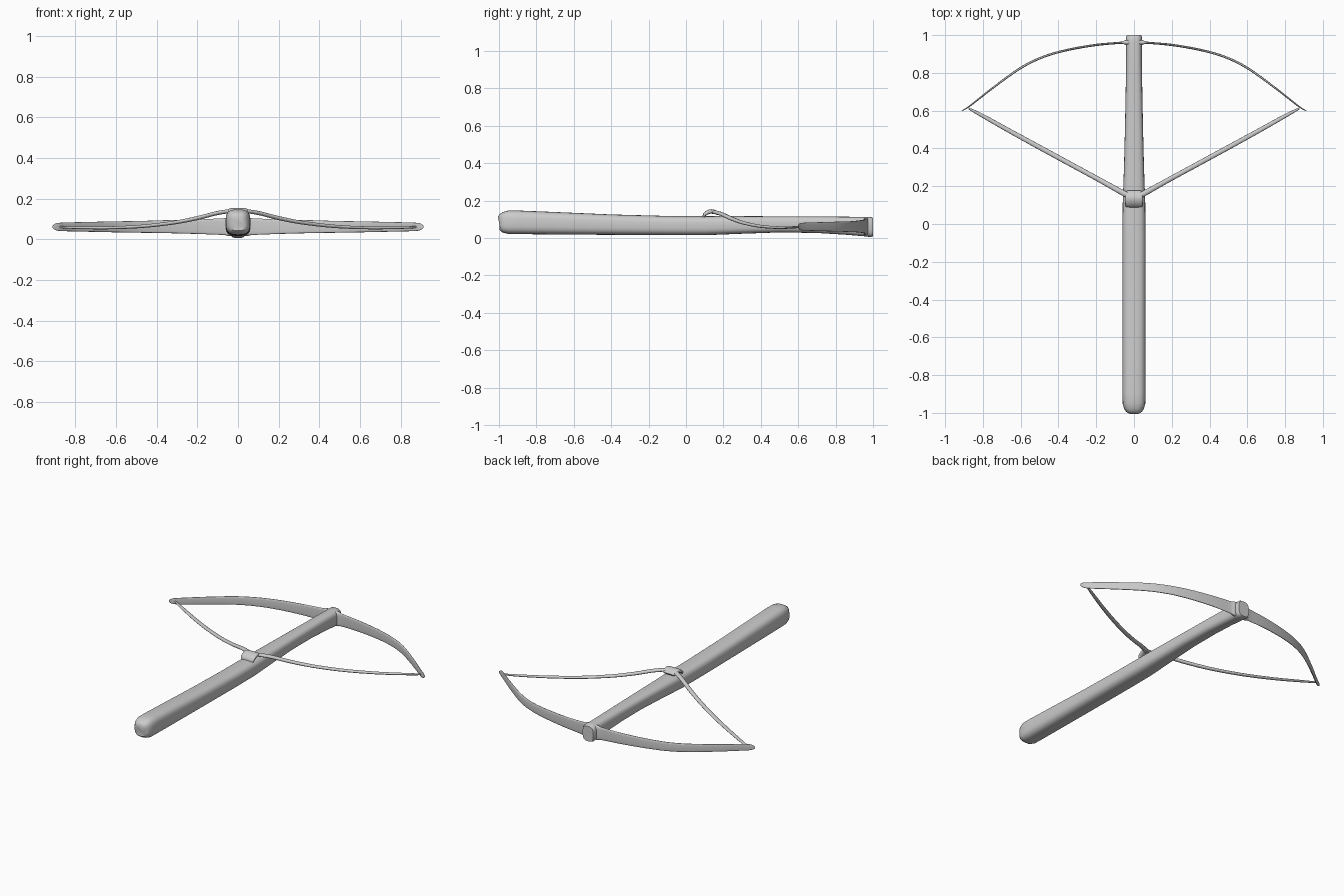
import bpy, bmesh, math
from mathutils import Vector


def spline(rows, steps):
    # Catmull-Rom resampling of equal-length rows of numbers
    out = []
    n = len(rows)
    for i in range(n - 1):
        a, b, c, d = rows[max(i - 1, 0)], rows[i], rows[i + 1], rows[min(i + 2, n - 1)]
        for s in range(steps):
            t = s / steps
            out.append([0.5 * (2 * q + (r - p) * t + (2 * p - 5 * q + 4 * r - w) * t * t
                        + (3 * q - p - 3 * r + w) * t ** 3) for p, q, r, w in zip(a, b, c, d)])
    out.append(list(rows[-1]))
    return out


def loft(name, rows, power=2.0, seg=24, angle=50):
    # rows: x, y, z, half width (horizontal), half height, swept along the path
    bm = bmesh.new()
    rings = []
    pts = [Vector(r[:3]) for r in rows]
    for i, r in enumerate(rows):
        tan = (pts[min(i + 1, len(pts) - 1)] - pts[max(i - 1, 0)]).normalized()
        side = tan.cross(Vector((0, 0, 1))).normalized()
        up = side.cross(tan)
        ring = []
        for k in range(seg):
            a = 2 * math.pi * k / seg
            c, s = math.cos(a), math.sin(a)
            u = math.copysign(abs(c) ** (2 / power), c) * r[3]
            v = math.copysign(abs(s) ** (2 / power), s) * r[4]
            ring.append(bm.verts.new(pts[i] + side * u + up * v))
        rings.append(ring)
    for p, q in zip(rings, rings[1:]):
        for k in range(seg):
            j = (k + 1) % seg
            bm.faces.new((p[k], p[j], q[j], q[k]))
    bm.faces.new(rings[0])
    bm.faces.new(rings[-1])
    bmesh.ops.recalc_face_normals(bm, faces=bm.faces)
    me = bpy.data.meshes.new(name)
    bm.to_mesh(me)
    bm.free()
    ob = bpy.data.objects.new(name, me)
    bpy.context.collection.objects.link(ob)
    bpy.ops.object.select_all(action='DESELECT')
    ob.select_set(True)
    bpy.context.view_layer.objects.active = ob
    bpy.ops.object.shade_smooth_by_angle(angle=math.radians(angle))
    return ob


def mirror(ob):
    m = ob.modifiers.new("mirror", 'MIRROR')
    m.use_axis[0] = True


# Stock: y, half width, bottom z, top z
stock = [(-1.0, .030, .055, .115), (-.995, .041, .042, .130), (-.98, .052, .030, .139),
         (-.95, .060, .022, .147), (-.90, .061, .021, .147), (-.7, .061, .019, .139),
         (-.4, .061, .017, .126), (-.1, .061, .015, .118), (.1, .060, .015, .117),
         (.3, .053, .023, .117), (.5, .048, .030, .116), (.7, .044, .027, .115),
         (.85, .042, .018, .114), (.96, .042, .009, .113), (.99, .043, .005, .112),
         (1.0, .038, .010, .107)]
loft("stock", [(0, y, (b + t) / 2, w, (t - b) / 2) for y, w, b, t in stock], 3.0, 32)

# Bow limbs: thin tall blades sweeping back from the nose
limb = [(0, .962, .062, .014, .049), (.045, .961, .062, .012, .046), (.075, .959, .062, .006, .041),
        (.2, .948, .062, .006, .036), (.35, .922, .062, .006, .032), (.48, .885, .061, .006, .029),
        (.6, .826, .061, .006, .027), (.74, .726, .061, .005, .024), (.86, .632, .061, .004, .021),
        (.895, .608, .061, .003, .017), (.912, .600, .061, .002, .006)]
mirror(loft("bow_limb", spline(limb, 4), 3.5, 16))

# String: drawn back and up onto the catch
string = [(.875, .612, .060, .005, .005), (.80, .572, .057, .010, .006), (.65, .488, .056, .012, .007),
          (.48, .395, .063, .013, .008), (.32, .308, .081, .013, .009), (.20, .243, .104, .013, .010),
          (.11, .193, .127, .014, .010), (.05, .160, .137, .015, .010), (.02, .144, .139, .014, .010)]
mirror(loft("string", spline(string, 4), 2.0, 12))

# Catch: arched pad hooked over the stock
catch = [(0, .094, .112, .043, .006), (0, .100, .126, .046, .009), (0, .118, .138, .047, .011),
         (0, .138, .143, .047, .011), (0, .158, .137, .045, .010), (0, .174, .127, .038, .006)]
loft("string_catch", spline(catch, 4), 4.0, 24)
